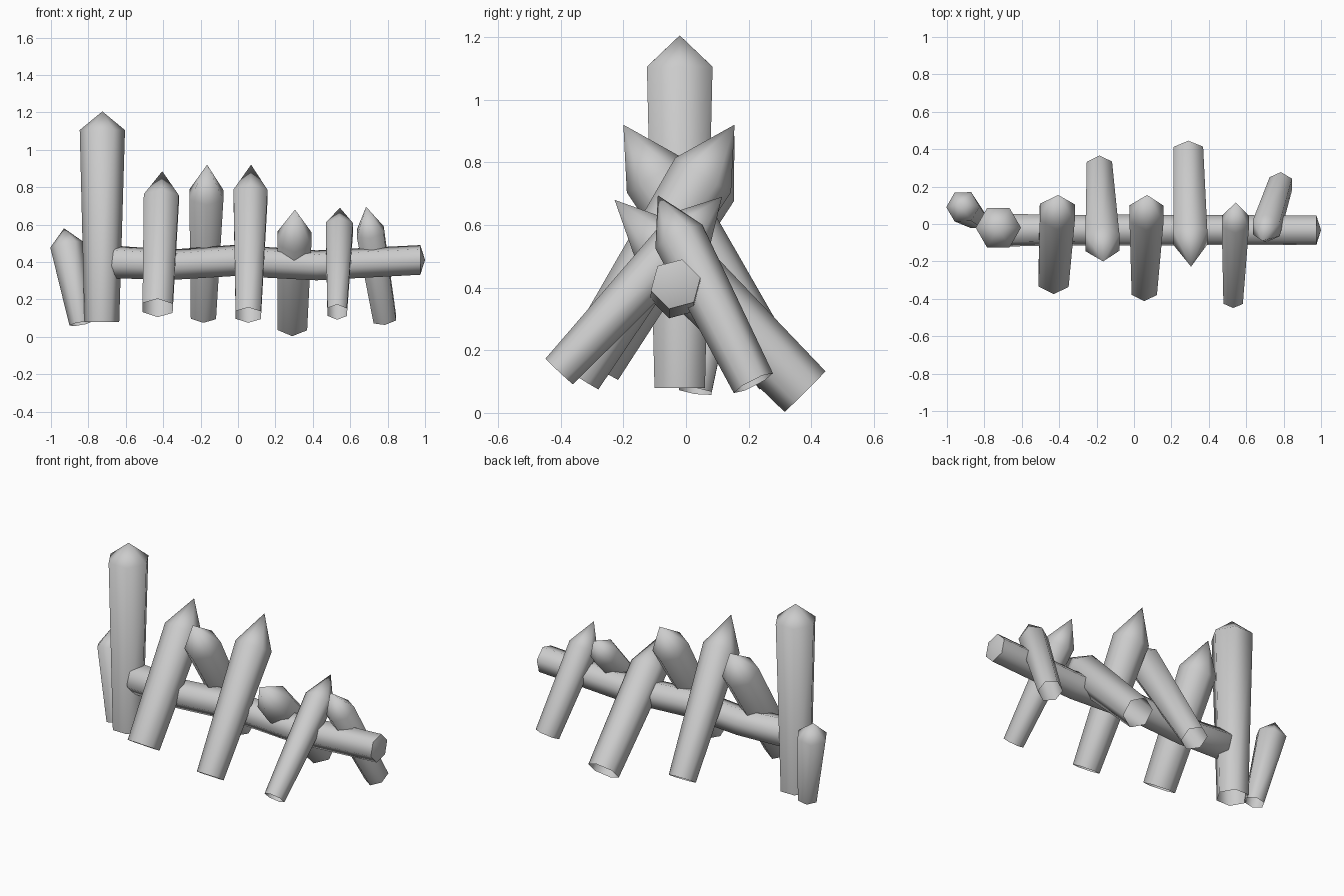
import bpy, bmesh, math
from mathutils import Vector

if "Cube" in bpy.data.objects:
    bpy.data.objects.remove(bpy.data.objects["Cube"])

grey = bpy.data.materials.new("pale_grey_wood")
grey.use_nodes = True
colour = (0.6, 0.6, 0.6, 1)
grey.diffuse_color = colour
grey.node_tree.nodes["Principled BSDF"].inputs["Base Color"].default_value = colour

SIDES = 6


def hex_ring(bm, centre, radius, u, v, phase):
    """Six vertices around a centre in the plane of u and v."""
    ring = []
    for k in range(SIDES):
        a = math.radians(phase) + k * math.tau / SIDES
        ring.append(bm.verts.new(centre + radius * (math.cos(a) * u + math.sin(a) * v)))
    return ring


def fan(bm, ring, apex):
    tip = bm.verts.new(apex)
    for k in range(SIDES):
        bm.faces.new((ring[k], ring[(k + 1) % SIDES], tip))


def bridge(bm, a, b):
    for k in range(SIDES):
        n = (k + 1) % SIDES
        bm.faces.new((a[k], a[n], b[n], b[k]))


def finish(bm, name):
    bmesh.ops.recalc_face_normals(bm, faces=bm.faces)
    mesh = bpy.data.meshes.new(name)
    bm.to_mesh(mesh)
    bm.free()
    mesh.materials.append(grey)
    obj = bpy.data.objects.new(name, mesh)
    bpy.context.collection.objects.link(obj)
    bpy.ops.object.select_all(action="DESELECT")
    obj.select_set(True)
    bpy.context.view_layer.objects.active = obj
    bpy.ops.object.shade_smooth_by_angle(angle=math.radians(65))
    return obj


def stake(name, base, tip, base_r, top_r, point, phase=90):
    """Tapered six-sided post, open at the foot and sharpened at the top."""
    base, tip = Vector(base), Vector(tip)
    d = (tip - base).normalized()
    u = Vector((1, 0, 0))
    u = (u - d * u.dot(d)).normalized()
    v = d.cross(u)
    bm = bmesh.new()
    foot = hex_ring(bm, base, base_r, u, v, phase)
    shoulder = hex_ring(bm, tip - d * point, top_r, u, v, phase)
    bridge(bm, foot, shoulder)
    fan(bm, shoulder, tip)
    finish(bm, name)


# Upright end posts
stake("tall_post", (-0.728, -0.02, 0.08), (-0.725, -0.02, 1.205), 0.093, 0.121, 0.1, 0)
stake("short_end_post", (-0.842, 0.03, 0.07), (-0.93, 0.105, 0.58), 0.06, 0.09, 0.09, 0)

# Stakes with feet at the front, leaning back
stake("front_stake_right", (-0.43, -0.296, 0.154), (-0.405, 0.155, 0.885), 0.093, 0.108, 0.18)
stake("front_stake_middle", (0.055, -0.346, 0.116), (0.07, 0.155, 0.92), 0.078, 0.105, 0.19)
stake("front_stake_left", (0.53, -0.405, 0.132), (0.545, 0.115, 0.69), 0.06, 0.084, 0.15)

# Stakes with feet at the back, leaning forward
stake("back_stake_right", (-0.185, 0.3, 0.116), (-0.165, -0.2, 0.92), 0.078, 0.105, 0.19)
stake("back_stake_middle", (0.29, 0.38, 0.068), (0.305, -0.228, 0.68), 0.092, 0.105, 0.22)
stake("back_stake_left", (0.785, 0.215, 0.095), (0.685, -0.09, 0.695), 0.07, 0.084, 0.15)

# Slightly sagging cross beam with closed ends
bm = bmesh.new()
Y, Z = Vector((0, 1, 0)), Vector((0, 0, 1))
stations = [(-0.66, 0.4, 0.09), (-0.36, 0.385, 0.084), (-0.02, 0.408, 0.086),
            (0.42, 0.382, 0.083), (0.975, 0.411, 0.082)]
rings = [hex_ring(bm, Vector((x, -0.033, z)), r, Y, Z, 75) for x, z, r in stations]
for a, b in zip(rings, rings[1:]):
    bridge(bm, a, b)
fan(bm, rings[0], Vector((-0.77, -0.033, 0.4)))
fan(bm, rings[-1], Vector((1, -0.033, 0.411)))
finish(bm, "cross_beam")
